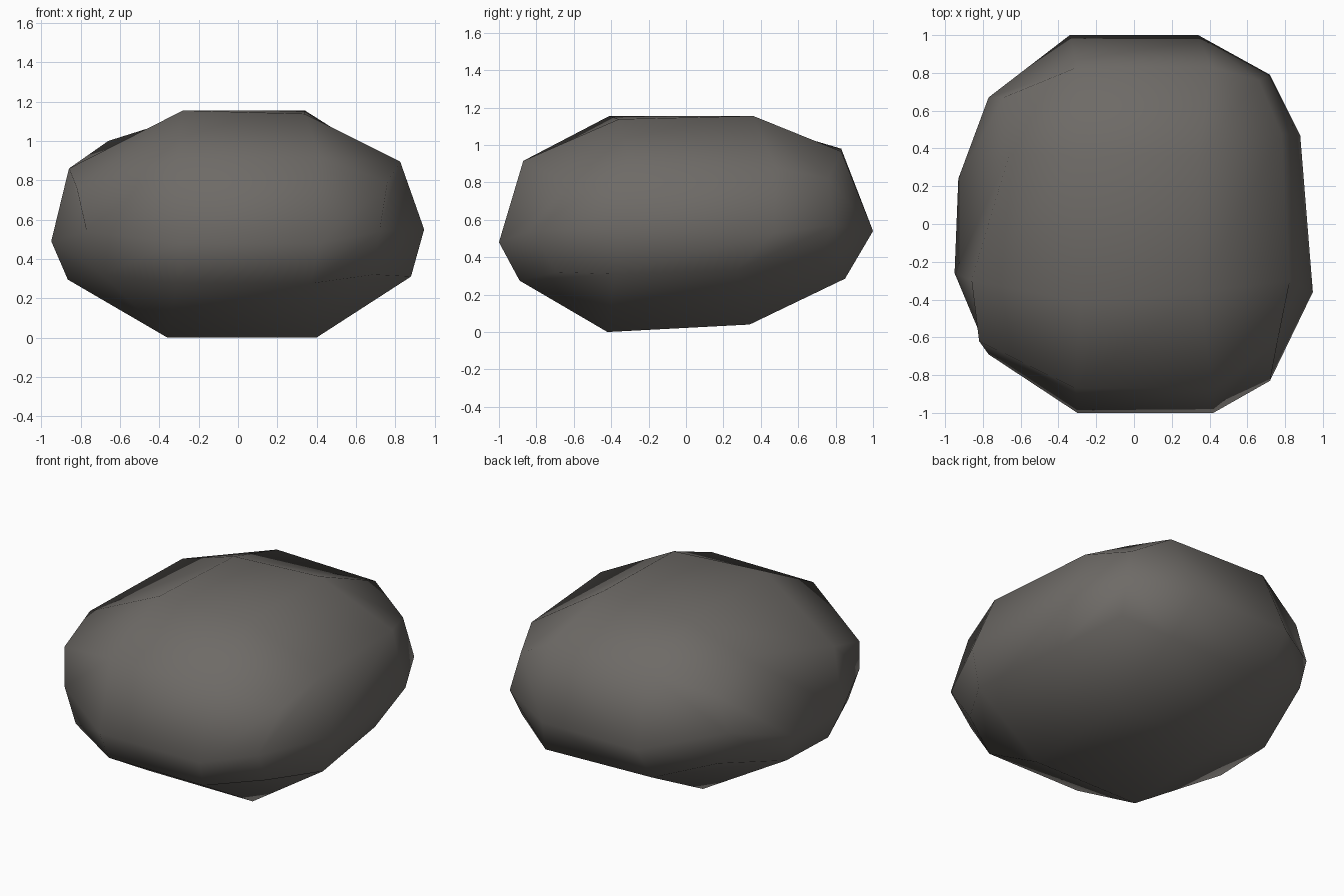
import bpy, bmesh

if "Cube" in bpy.data.objects:
    bpy.data.objects.remove(bpy.data.objects["Cube"])

# Boulder: a box gridded 3 x 3 x 2, rounded by rule, then knocked about
TWEAKS = {  # individual knobs and dents, keyed by grid position
    # widest ring
    (-3, -3, 0): (-.77, -.69, .54), (3, -3, 0): (.72, -.83, .54),
    (-3, 3, 0): (-.77, .67, .64), (3, 3, 0): (.72, .79, .57),
    (-3, -1, 0): (-.95, -.26, .49), (-3, 1, 0): (-.93, .24, .50),
    (3, -1, 0): (.947, -.36, .55), (3, 1, 0): (.88, .47, .53),
    # upper shoulders
    (-3, -3, 3): (-.82, -.62, .76), (3, -3, 3): (.76, -.62, .79),
    (-3, 3, 3): (-.69, .67, .86), (-3, -1, 3): (-.86, -.30, .86),
    (-3, 1, 3): (-.66, .37, 1.0), (3, 1, 3): (.78, .48, .877),
    (1, 3, 3): (.41, .83, .965), (3, 3, 3): (.66, .76, .82),
    # underside
    (-3, 3, -3): (-.71, .68, .43), (-3, 1, -3): (-.855, .185, .30),
    (1, 3, -3): (.42, .85, .285), (3, 1, -3): (.80, .27, .33),
    (3, -1, -3): (.88, -.38, .31), (-3, -1, -3): (-.866, -.23, .295),
}


def place(key):
    if key in TWEAKS:
        return TWEAKS[key]
    i, j, k = key
    ex, ey = abs(i) == 3, abs(j) == 3
    back, right = j > 0, i > 0
    if k == 0:                                # widest ring, front and back
        x, y, z = (.34, 1.0, .54) if back else (.42 if right else .30, 1.0, .48)
    elif ex and ey:                           # lower corners
        x, y, z = .69, (.71 if back else .69), (.39 if back else .32)
    elif ex:                                  # upper right edge
        x, y, z = .825, .30, .895
    elif ey:                                  # front and back edges
        if k > 0:
            x, y, z = (.30, .83, .98) if back else (.42 if right else .31, .87, .915)
        else:
            x, y, z = (.33, .82, .29) if back else (.37 if right else .31, .89, .275)
    elif k > 0:                               # flat top, two opposite corners dipped
        x, y = (.34 if right else .28), (.36 if back or right else .41)
        z = 1.155 if right == back else (1.12 if back else 1.138)
    else:                                     # resting face
        x = .40 if right else .36
        y, z = (.34, .04) if back else (.42, 0)
    return (x if right else -x), (y if back else -y), z


bm = bmesh.new()
verts = {}


def vert(key):
    if key not in verts:
        verts[key] = bm.verts.new(place(key))
    return verts[key]


STEPS = [(-3, -1, 1, 3), (-3, -1, 1, 3), (-3, 0, 3)]
for axis in range(3):
    su, sv = [STEPS[n] for n in range(3) if n != axis]
    for side in (-3, 3):
        for a in range(len(su) - 1):
            for b in range(len(sv) - 1):
                quad = []
                for da, db in ((0, 0), (1, 0), (1, 1), (0, 1)):
                    p = [su[a + da], sv[b + db]]
                    p.insert(axis, side)
                    quad.append(vert(tuple(p)))
                bm.faces.new(quad)
bmesh.ops.recalc_face_normals(bm, faces=bm.faces)
for f in bm.faces:
    f.smooth = True

mesh = bpy.data.meshes.new("boulder")
bm.to_mesh(mesh)
bm.free()
boulder = bpy.data.objects.new("boulder", mesh)
bpy.context.collection.objects.link(boulder)

# Warm grey stone
stone = bpy.data.materials.new("warm grey stone")
stone.diffuse_color = (.155, .145, .134, 1)
stone.use_nodes = True
stone.node_tree.nodes["Principled BSDF"].inputs["Base Color"].default_value = stone.diffuse_color
mesh.materials.append(stone)
